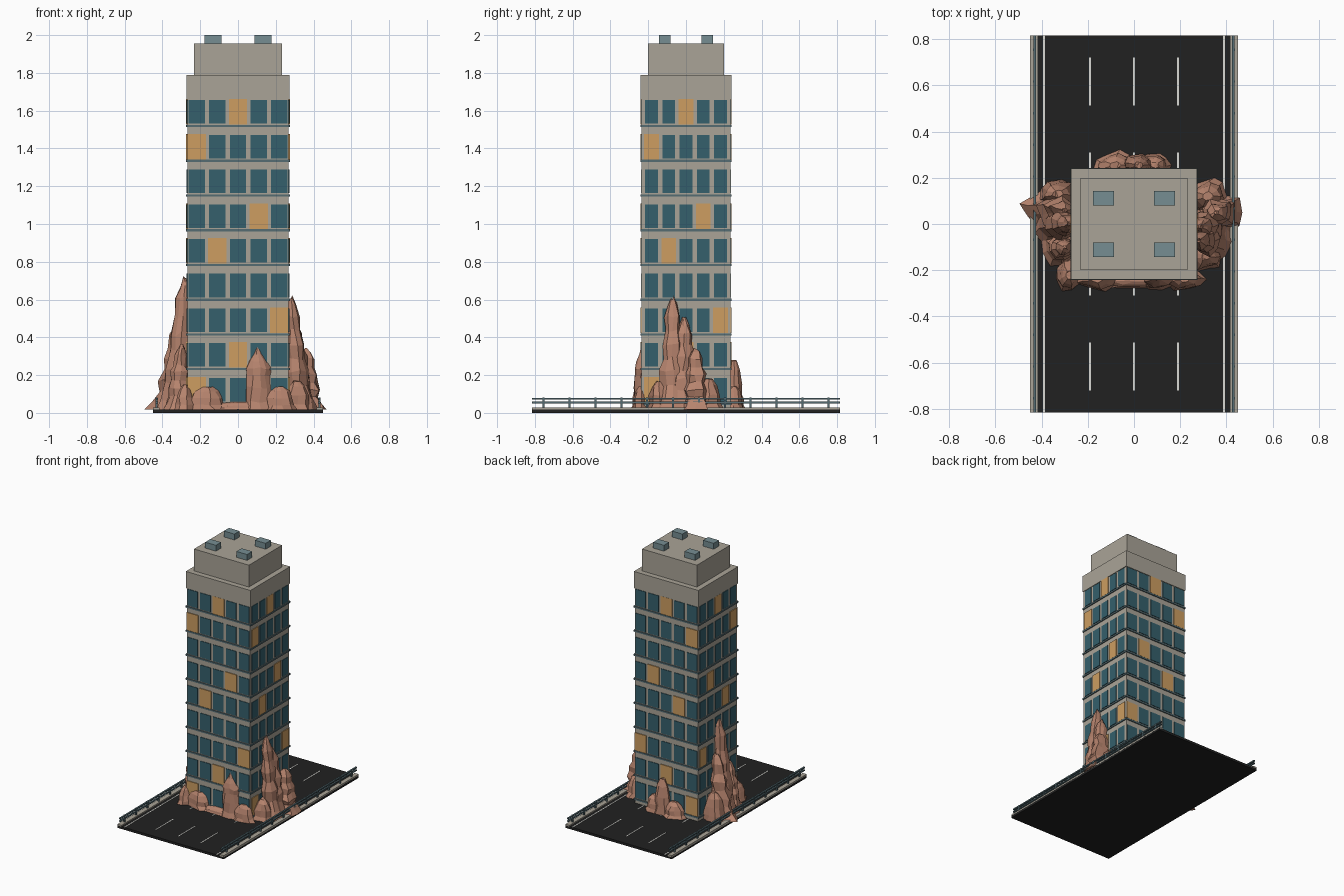
import bpy, bmesh, math, random
from mathutils import Vector, Matrix

cube = bpy.data.objects.get("Cube")
if cube:
    bpy.data.objects.remove(cube, do_unlink=True)


def material(name, r, g, b):
    m = bpy.data.materials.new(name)
    m.use_nodes = True
    m.diffuse_color = (r, g, b, 1)
    m.node_tree.nodes["Principled BSDF"].inputs["Base Color"].default_value = (r, g, b, 1)
    return m


concrete = material("concrete", .40, .37, .31)
glass = material("teal glass", .035, .115, .15)
lit_glass = material("lit window", .61, .34, .12)
rock_mat = material("red rock", .47, .23, .155)
asphalt = material("asphalt", .015, .015, .015)
paint = material("white paint", .70, .70, .66)
vent_mat = material("vent metal", .18, .27, .29)
rail_mat = material("rail steel", .09, .15, .17)


def finish(name, bm, mat):
    me = bpy.data.meshes.new(name)
    bmesh.ops.recalc_face_normals(bm, faces=bm.faces)
    bm.to_mesh(me)
    bm.free()
    me.materials.append(mat)
    ob = bpy.data.objects.new(name, me)
    bpy.context.collection.objects.link(ob)
    return ob


def boxes(name, mat, items):
    """One mesh from (centre, size) boxes."""
    bm = bmesh.new()
    for centre, size in items:
        bmesh.ops.create_cube(bm, size=1, matrix=Matrix.Translation(centre) @ Matrix.Diagonal((*size, 1)))
    return finish(name, bm, mat)


def slab(name, mat, hx, hy, z0, z1):
    return boxes(name, mat, [((0, 0, (z0 + z1) / 2), (2 * hx, 2 * hy, z1 - z0))])


# Road with lane dashes, edge lines, kerbs and guard rails
LEN = 1.63
slab("road", asphalt, .45, LEN / 2, 0, .018)
boxes("lane_dashes", paint, [((x, y, .0185), (.008, .207, .003))
                             for x in (-.19, 0, .19) for y in (-.617, -.207, .207, .617)])
boxes("edge_lines", paint, [((s * .39, 0, .0185), (.008, LEN, .003)) for s in (-1, 1)])
boxes("kerbs", concrete, [((s * .433, 0, .021), (.034, LEN, .014)) for s in (-1, 1)])
for side, s in (("left", 1), ("right", -1)):
    boxes(side + "_guard_rails", rail_mat,
          [((s * .43, 0, z), (.012, LEN, .009)) for z in (.055, .075)])
    boxes(side + "_rail_posts", rail_mat,
          [((s * .432, (i - 5.5) * .137, .053), (.01, .01, .055)) for i in range(12)])

# Tower body, parapet and penthouse
HX, HY = .268, .235
ROWS, PITCH = 9, .1838
slab("tower_body", concrete, HX, HY, .018, 1.66)
slab("parapet", concrete, .273, .24, 1.66, 1.788)
slab("penthouse", concrete, .232, .2, 1.788, 1.955)
boxes("roof_vents", vent_mat, [((sx * .132, sy * .112, 1.977), (.09, .062, .046))
                               for sx in (-1, 1) for sy in (-1, 1)])

# Floor ledges
boxes("floor_ledges", rail_mat, [((0, 0, .048 + PITCH * r), (.55, .484, .012)) for r in range(ROWS)])

# Windows: five per wall and floor, one of them lit in a stepping pattern
dark, lit = [], []
for r in range(ROWS):
    z = .123 + PITCH * r
    for c in range(5):
        glow = c == 2 * r % 7
        grow = .01 if glow else 0
        t = .012 if glow else .008
        target = lit if glow else dark
        for s in (-1, 1):
            target.append((((c - 2) * .109, s * HY, z), (.087 + grow, t, .125 + grow)))
            target.append(((s * HX, (c - 2) * .0915, z), (t, .068 + grow, .125 + grow)))
boxes("dark_windows", glass, dark)
boxes("lit_windows", lit_glass, lit)

# Rocks: faceted stacks of uneven rings
PROFILE = [(0, 1), (.07, .78), (.2, .62), (.33, .7), (.45, .52), (.58, .58),
           (.7, .4), (.84, .42), (.94, .25), (1, .1)]
MOUND = [(0, 1), (.2, .88), (.5, .8), (.8, .6), (1, .25)]


def rock(name, x, y, rx, ry, h, lean=(0, 0), profile=PROFILE, seed=1, sides=9):
    rng = random.Random(seed)
    bm = bmesh.new()
    ridge = [rng.uniform(.82, 1.1) for _ in range(sides)]
    rings = []
    for t, f in profile:
        ring = []
        for i in range(sides):
            a = math.tau * (i + rng.uniform(-.2, .2)) / sides
            k = f * ridge[i] * rng.uniform(.88, 1.1)
            dz = rng.uniform(-.025, .025) * h if t else 0
            ring.append(bm.verts.new((x + lean[0] * t + rx * k * math.cos(a),
                                      y + lean[1] * t + ry * k * math.sin(a),
                                      .018 + h * t + dz)))
        rings.append(ring)
    for low, high in zip(rings, rings[1:]):
        for i in range(sides):
            j = (i + 1) % sides
            bm.faces.new((low[i], low[j], high[j], high[i]))
    bm.faces.new(rings[0])
    bm.faces.new(rings[-1])
    bmesh.ops.triangulate(bm, faces=[f for f in bm.faces if len(f.verts) > 4])
    finish(name, bm, rock_mat)


# Tall spires on the left flank (+x)
rock("left_spire_tall", .33, -.07, .10, .10, .59, (-.05, 0), seed=3)
rock("left_spire_mid", .33, -.01, .10, .10, .48, (-.04, 0), seed=5)
rock("left_spire_outer", .365, .05, .12, .10, .32, (-.01, 0), seed=8)
rock("left_boulder_front", .31, -.14, .08, .07, .15, profile=MOUND, seed=9)
rock("left_boulder_back", .32, .12, .09, .08, .16, profile=MOUND, seed=10)

# Tall spires on the right flank (-x)
rock("right_spire_tall", -.34, .0, .11, .11, .69, (.06, 0), seed=13)
rock("right_spire_mid", -.35, .06, .13, .10, .46, (.05, 0), seed=15)
rock("right_spire_front", -.32, -.1, .09, .09, .34, (.02, 0), seed=18)
rock("right_boulder_back", -.33, .13, .09, .07, .2, profile=MOUND, seed=19)
rock("right_boulder_corner", -.28, -.22, .06, .07, .13, profile=MOUND, seed=20)

# Rocks along the front
rock("front_spire", .105, -.235, .085, .055, .33, profile=[(0, 1), (.12, .85), (.35, .8),
     (.55, .72), (.66, .82), (.78, .55), (.9, .25), (1, .08)], seed=23)
rock("front_mound_right", -.16, -.24, .11, .05, .12, profile=MOUND, seed=25)
rock("front_mound_left", .22, -.24, .09, .05, .12, profile=MOUND, seed=26)
rock("front_skirt", .02, -.24, .2, .045, .04, profile=MOUND, seed=27)

# Rocks along the back
rock("back_stack", .02, .255, .085, .055, .26, profile=MOUND, seed=31)
rock("back_mound_left", .09, .255, .08, .055, .12, profile=MOUND, seed=32)
rock("back_mound_right", -.08, .255, .09, .06, .11, profile=MOUND, seed=33)
